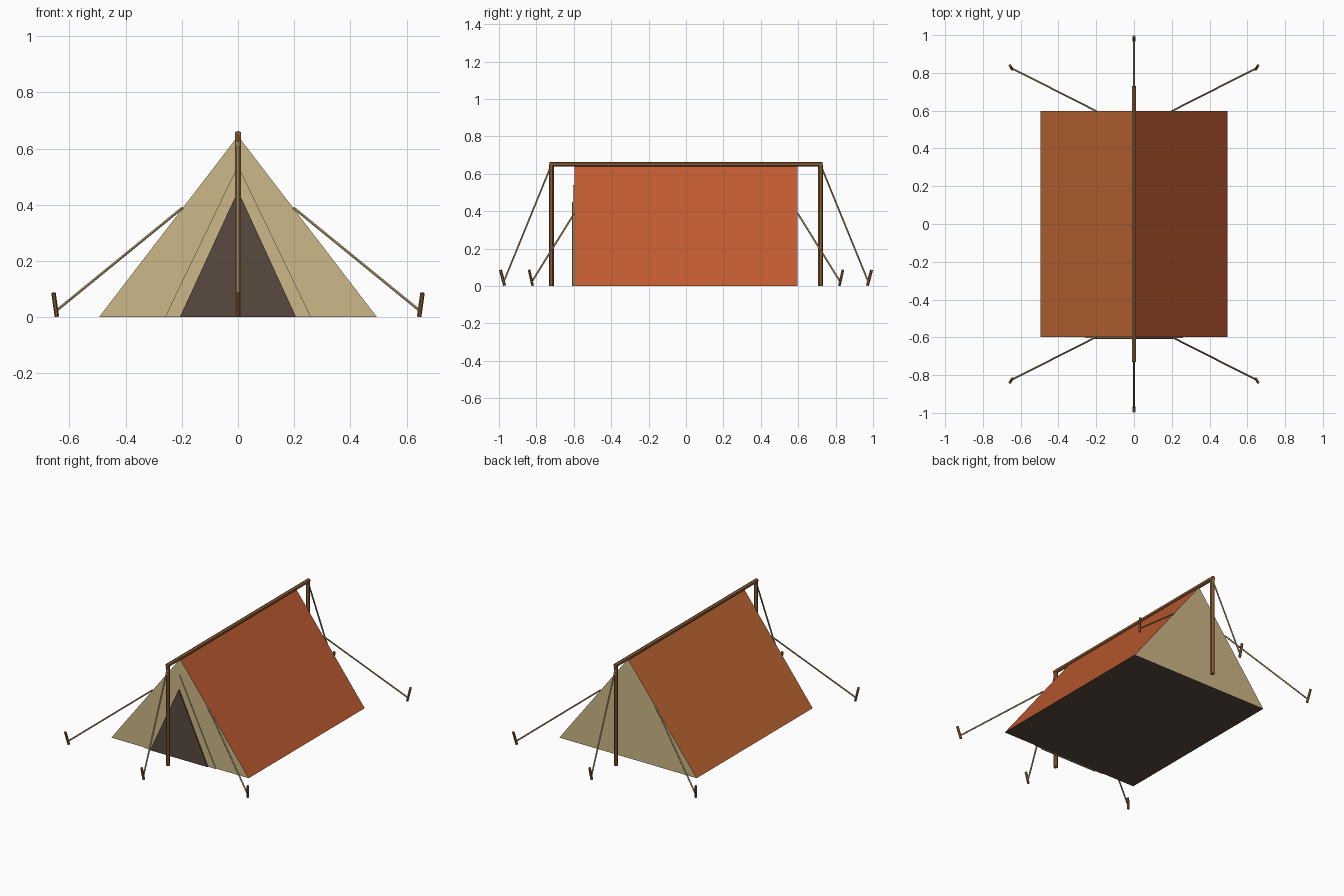
import bpy
from mathutils import Vector

if "Cube" in bpy.data.objects:
    bpy.data.objects.remove(bpy.data.objects["Cube"])


def mat(name, r, g, b):
    def lin(c):
        c /= 255
        return c / 12.92 if c <= 0.04045 else ((c + 0.055) / 1.055) ** 2.4
    m = bpy.data.materials.new(name)
    m.diffuse_color = (lin(r), lin(g), lin(b), 1)
    m.use_nodes = True
    m.node_tree.nodes["Principled BSDF"].inputs["Base Color"].default_value = m.diffuse_color
    return m


RED = mat("red canvas", 192, 92, 48)
ORANGE = mat("orange canvas", 192, 104, 52)
CREAM = mat("cream canvas", 204, 184, 136)
DARK = mat("dark brown cloth", 90, 74, 64)
WOOD = mat("wood", 140, 94, 54)
ROPE = mat("rope", 186, 166, 122)


def prism(name, half, top, y0, y1, mats):
    """Triangular prism along y; mats = front, back, right, left, floor."""
    v = [(x, y, z) for y in (y0, y1) for x, z in ((-half, 0), (half, 0), (0, top))]
    f = [(0, 1, 2), (3, 5, 4), (1, 4, 5, 2), (0, 2, 5, 3), (0, 3, 4, 1)]
    me = bpy.data.meshes.new(name)
    me.from_pydata(v, [], f)
    used = list(dict.fromkeys(mats))
    for m in used:
        me.materials.append(m)
    for p, m in zip(me.polygons, mats):
        p.material_index = used.index(m)
    ob = bpy.data.objects.new(name, me)
    bpy.context.collection.objects.link(ob)
    return ob


def rod(name, a, b, r, sides, m):
    """Straight round bar from a to b."""
    a, b = Vector(a), Vector(b)
    d = b - a
    bpy.ops.mesh.primitive_cylinder_add(vertices=sides, radius=r, depth=d.length,
                                        location=(a + b) / 2)
    ob = bpy.context.object
    ob.name = name
    ob.rotation_mode = 'QUATERNION'
    ob.rotation_quaternion = d.to_track_quat('Z', 'Y')
    ob.data.materials.append(m)
    return ob


# Tent body, door trim and dark doorway
prism("tent_body", 0.495, 0.645, -0.597, 0.597, [CREAM, CREAM, RED, ORANGE, DARK])
prism("door_trim", 0.26, 0.54, -0.603, -0.597, [CREAM] * 5)
prism("doorway", 0.207, 0.45, -0.61, -0.602, [DARK] * 5)

# Ridge pole
rod("ridge_pole", (0, -0.73, 0.651), (0, 0.73, 0.651), 0.013, 6, WOOD)

for s, end in ((-1, "front"), (1, "back")):
    # Upright pole with its end rope and peg
    rod(end + "_pole", (0, s * 0.72, 0), (0, s * 0.72, 0.65), 0.013, 6, WOOD)
    rod(end + "_end_rope", (0, s * 0.72, 0.645), (0, s * 0.975, 0.02), 0.005, 5, ROPE)
    rod(end + "_end_peg", (0, s * 0.97, 0.002), (0, s * 0.992, 0.086), 0.008, 6, WOOD)
    # Corner ropes and pegs
    for t, side in ((-1, "left"), (1, "right")):
        n = f"{end}_{side}_"
        rod(n + "rope", (t * 0.198, s * 0.597, 0.389), (t * 0.648, s * 0.825, 0.022),
            0.005, 5, ROPE)
        rod(n + "peg", (t * 0.645, s * 0.82, 0.002), (t * 0.657, s * 0.839, 0.086),
            0.008, 6, WOOD)
